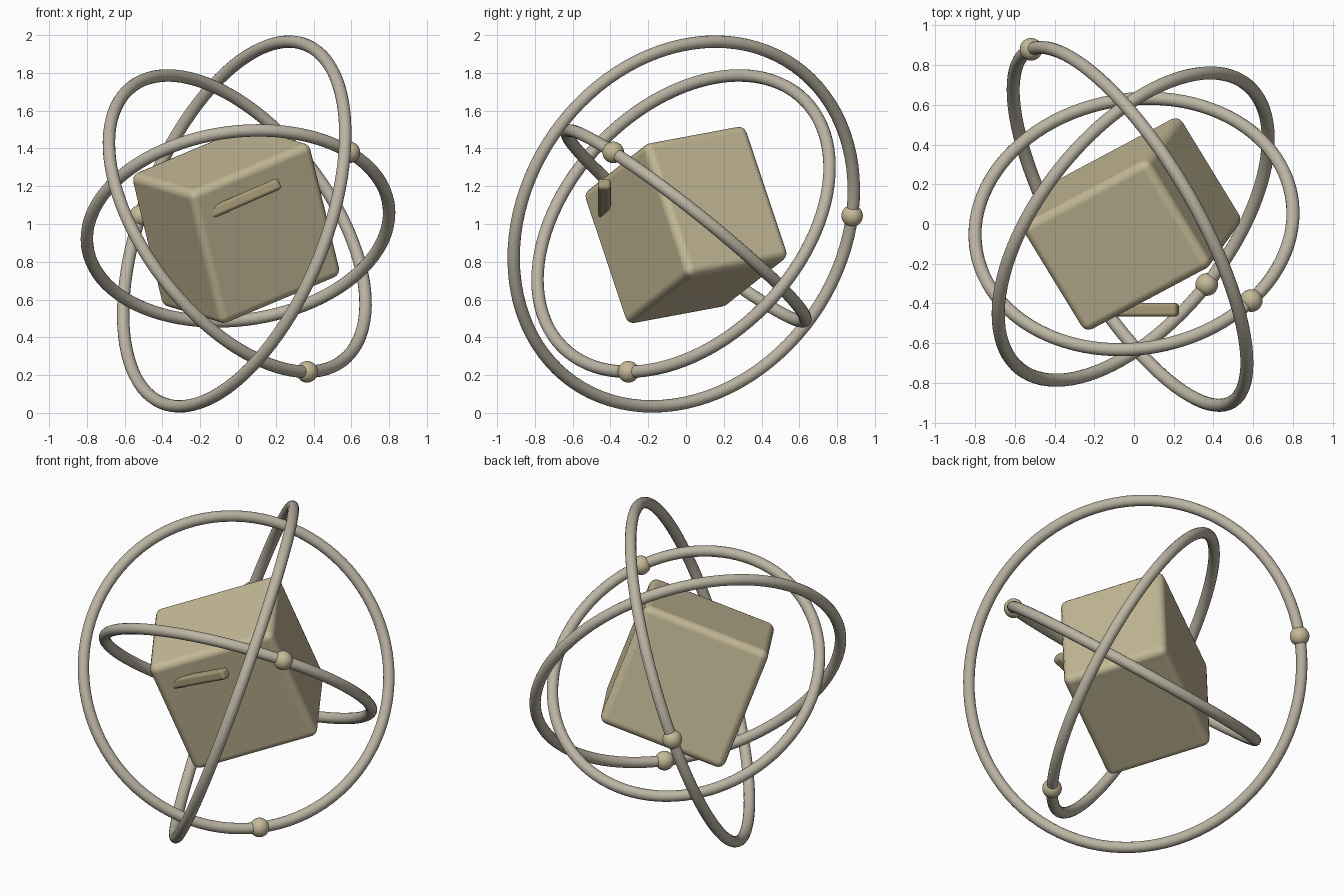
import bpy, math
from mathutils import Vector, Matrix

if "Cube" in bpy.data.objects:
    bpy.data.objects.remove(bpy.data.objects["Cube"])


def material(name, col):
    m = bpy.data.materials.new(name)
    m.diffuse_color = (*col, 1)
    m.use_nodes = True
    m.node_tree.nodes["Principled BSDF"].inputs["Base Color"].default_value = m.diffuse_color
    return m


TAN = material("warm tan", (0.56, 0.49, 0.31))
GREY = material("warm grey", (0.50, 0.46, 0.37))
DARK = material("dark tan", (0.38, 0.32, 0.18))


def finish(name, mat, angle=60):
    ob = bpy.context.object
    ob.name = name
    ob.data.materials.append(mat)
    bpy.ops.object.shade_smooth_by_angle(angle=math.radians(angle))
    return ob


def block(name, size, matrix, bevel, mat):
    """Box with rounded edges, placed by a matrix."""
    bpy.ops.mesh.primitive_cube_add(size=1)
    ob = bpy.context.object
    ob.scale = size
    bpy.ops.object.transform_apply(location=False, rotation=False, scale=True)
    b = ob.modifiers.new("round edges", 'BEVEL')
    b.width = bevel
    b.segments = 4
    b.harden_normals = True
    finish(name, mat, 180)
    ob.matrix_world = matrix
    return ob


# Tilted core block: axes run along its front edge, depth and height
ax = Vector((0.62, 0.33, 0.26)).normalized()
az = Vector((-0.15, -0.22, 0.69))
az = (az - ax * az.dot(ax)).normalized()
ay = az.cross(ax)
tilt = Matrix((ax, ay, az)).transposed().to_4x4()
block("core_block", (0.775, 0.64, 0.765),
      Matrix.Translation((-0.01, 0, 0.995)) @ tilt, 0.045, TAN)

# Bar half sunk into the front face
block("front_bar", (0.46, 0.068, 0.062),
      Matrix.Translation((0.01, -0.432, 1.125)) @ Matrix.Rotation(math.radians(-23.5), 4, 'Y'),
      0.02, DARK)

# Three orbit rings, each with one bead: centre, normal, radius, bead position
rings = {
    "outer": ((-0.02, -0.012, 1.0), (0.818, 0.473, -0.328), 1.022, (-0.52, 0.892, 1.042)),
    "middle": ((-0.004, -0.013, 1.002), (0.67, -0.535, 0.515), 0.915, (0.36, -0.30, 0.215)),
    "inner": ((0, 0, 0.99), (-0.11, 0.62, 0.78), 0.805, (0.59, -0.385, 1.38)),
}
for name, (centre, normal, radius, bead) in rings.items():
    c, n = Vector(centre), Vector(normal).normalized()
    bpy.ops.mesh.primitive_torus_add(location=c, rotation=n.to_track_quat('Z', 'Y').to_euler(),
                                     major_radius=radius, minor_radius=0.033,
                                     major_segments=96, minor_segments=16)
    finish(name + "_ring", GREY)
    # Snap the bead onto the ring's centre line
    d = Vector(bead) - c
    d = (d - n * d.dot(n)).normalized() * radius
    bpy.ops.mesh.primitive_uv_sphere_add(segments=32, ring_count=16, radius=0.057, location=c + d)
    finish(name + "_bead", TAN)
